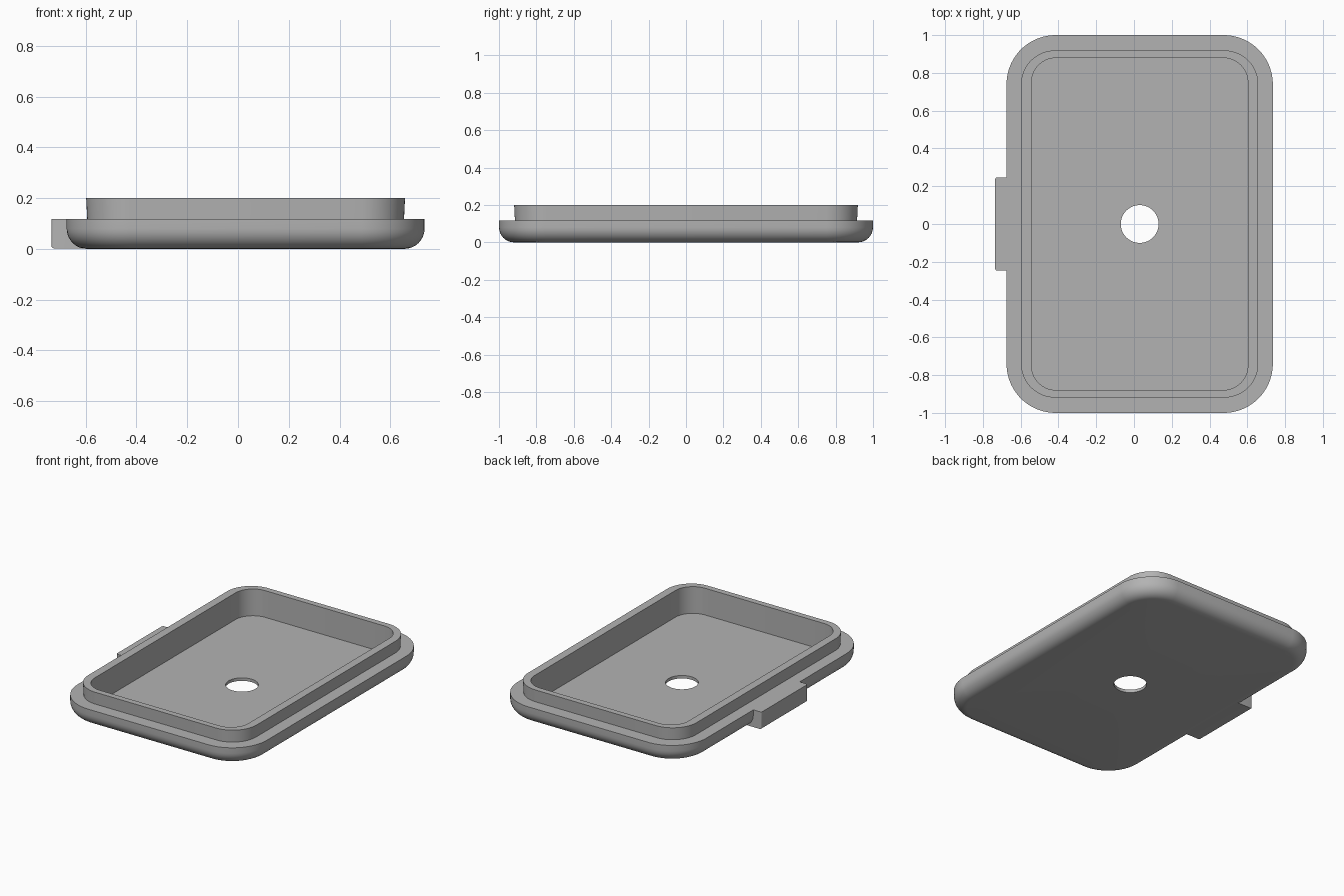
import bpy, bmesh, math

if "Cube" in bpy.data.objects:
    bpy.data.objects.remove(bpy.data.objects["Cube"])

CX = 0.03          # tray centre, offset by the side tab
STEPS = 16         # segments per rounded corner

grey = bpy.data.materials.new("plain grey")
grey.use_nodes = True
colour = (0.45, 0.45, 0.45, 1)
grey.diffuse_color = colour
grey.node_tree.nodes["Principled BSDF"].inputs["Base Color"].default_value = colour


def ring(bm, hx, hy, r, z):
    """Rounded rectangle loop with half sizes hx, hy and corner radius r."""
    verts = []
    for q, (sx, sy) in enumerate(((1, 1), (-1, 1), (-1, -1), (1, -1))):
        for i in range(STEPS):
            a = (q + (i + 0.5) / STEPS) * math.pi / 2
            verts.append(bm.verts.new((CX + sx * (hx - r) + r * math.cos(a),
                                       sy * (hy - r) + r * math.sin(a), z)))
    return verts


def finish(bm, name):
    bmesh.ops.recalc_face_normals(bm, faces=bm.faces)
    mesh = bpy.data.meshes.new(name)
    bm.to_mesh(mesh)
    bm.free()
    mesh.materials.append(grey)
    obj = bpy.data.objects.new(name, mesh)
    bpy.context.collection.objects.link(obj)
    bpy.ops.object.select_all(action='DESELECT')
    obj.select_set(True)
    bpy.context.view_layer.objects.active = obj
    bpy.ops.object.shade_smooth_by_angle(angle=math.radians(35))
    return obj


# Tray: closed section from the hole, under the base, over the rim, to the floor
HX, HY, R, FILLET = 0.705, 1.0, 0.26, 0.08
section = [(0.1, 0.1, 0.1, 0)]
for i in range(9):
    a = i / 8 * math.pi / 2
    inset = FILLET * (1 - math.sin(a))
    section.append((HX - inset, HY - inset, R - inset, FILLET * (1 - math.cos(a))))
section += [
    (HX, HY, R, 0.118),             # flange edge
    (0.624, 0.915, 0.175, 0.118),   # rim foot
    (0.628, 0.919, 0.18, 0.2),      # rim top, outside
    (0.573, 0.879, 0.13, 0.2),      # rim top, inside
    (0.573, 0.879, 0.13, 0.02),     # floor edge
    (0.1, 0.1, 0.1, 0.02),          # hole, upper edge
]
bm = bmesh.new()
loops = [ring(bm, *s) for s in section]
for a, b in zip(loops, loops[1:] + loops[:1]):
    for i in range(len(a)):
        j = (i + 1) % len(a)
        bm.faces.new((a[i], a[j], b[j], b[i]))
finish(bm, "tray_body")

# Side tab: block with softened outer and lower edges
bm = bmesh.new()
bmesh.ops.create_cube(bm, size=1)
for v in bm.verts:
    v.co = (-0.735 if v.co.x < 0 else -0.6,
            0.247 * (1 if v.co.y > 0 else -1),
            0.118 if v.co.z > 0 else 0.002)
soft = [e for e in bm.edges
        if all(v.co.x < -0.7 for v in e.verts) and not all(v.co.z > 0.1 for v in e.verts)]
bmesh.ops.bevel(bm, geom=soft, offset=0.012, segments=4, profile=0.5, affect='EDGES')
finish(bm, "side_tab")
